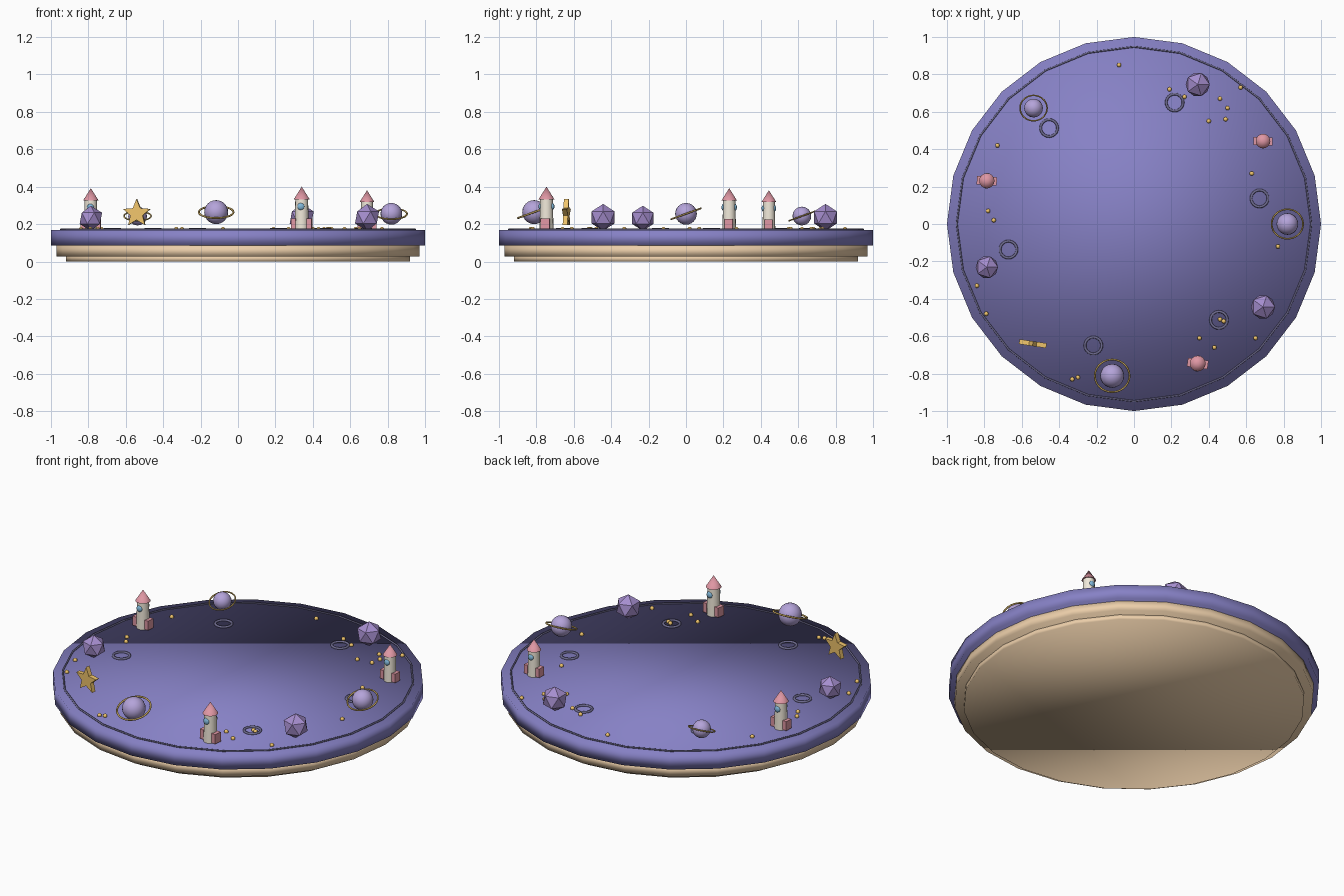
import bpy, bmesh, math
from math import sin, cos, pi, radians

if "Cube" in bpy.data.objects:
    bpy.data.objects.remove(bpy.data.objects["Cube"])

TOP = 0.168  # height of the board surface


def mat(name, rgb):
    m = bpy.data.materials.new(name)
    m.diffuse_color = (*rgb, 1)
    m.use_nodes = True
    m.node_tree.nodes["Principled BSDF"].inputs["Base Color"].default_value = m.diffuse_color
    return m


BLUE = mat("board_blue", (0.24, 0.22, 0.56))
TAN = mat("tan", (0.84, 0.62, 0.40))
DARK = mat("dark_trim", (0.16, 0.15, 0.28))
LILAC = mat("lilac", (0.46, 0.37, 0.70))
CRYSTAL = mat("crystal_purple", (0.38, 0.27, 0.62))
GOLD = mat("gold", (0.88, 0.56, 0.15))
BRONZE = mat("bronze", (0.62, 0.42, 0.12))
CREAM = mat("cream", (0.88, 0.82, 0.70))
PINK = mat("pink", (0.74, 0.31, 0.37))
SKY = mat("window_blue", (0.22, 0.48, 0.70))


def finish(name, material, shade="angle"):
    ob = bpy.context.object
    ob.name = name
    ob.data.materials.append(material)
    if shade == "angle":
        bpy.ops.object.shade_smooth_by_angle(angle=radians(35))
    elif shade == "smooth":
        bpy.ops.object.shade_smooth()
    return ob


def cone(name, material, x, y, z0, z1, r0, r1, n, shade="angle"):
    bpy.ops.mesh.primitive_cone_add(vertices=n, radius1=r0, radius2=r1, depth=z1 - z0,
                                    location=(x, y, (z0 + z1) / 2))
    return finish(name, material, shade)


def ball(name, material, loc, r, seg=20, rings=12, scale=(1, 1, 1)):
    bpy.ops.mesh.primitive_uv_sphere_add(segments=seg, ring_count=rings, radius=r, location=loc)
    bpy.context.object.scale = scale
    return finish(name, material, "smooth")


def torus(name, material, loc, R, r, n=24, rot=(0, 0, 0)):
    bpy.ops.mesh.primitive_torus_add(major_radius=R, minor_radius=r, major_segments=n,
                                     minor_segments=8, location=loc, rotation=rot)
    return finish(name, material, "smooth")


# Ringed planet
def planet(x, y, r):
    c = (x, y, TOP + 1.5 * r)
    ball("planet", LILAC, c, r)
    torus("planet_ring", BRONZE, c, r * 1.45, r * 0.08, 28, (0.35, 0, 0))


# Rocket: body, nose, side fins and round windows
def rocket(x, y, h, rot):
    k = h / 0.23
    z = TOP
    cone("rocket_body", CREAM, x, y, z, z + 0.165 * k, 0.037 * k, 0.034 * k, 16)
    cone("rocket_nose", PINK, x, y, z + 0.163 * k, z + h, 0.042 * k, 0, 16)
    for s in (-1, 1):
        d = s * 0.042 * k
        bpy.ops.mesh.primitive_cube_add(size=1, location=(x + d * cos(rot), y + d * sin(rot), z + 0.033 * k),
                                        rotation=(0, 0, rot))
        bpy.context.object.scale = (0.026 * k, 0.046 * k, 0.056 * k)
        finish("rocket_fin", PINK, "flat")
        w = s * 0.031 * k
        ball("rocket_window", SKY, (x - w * sin(rot), y + w * cos(rot), z + 0.125 * k),
             0.019 * k, 12, 8, (1, 0.6, 1))


# Faceted crystal
def crystal(x, y, r):
    bpy.ops.mesh.primitive_ico_sphere_add(subdivisions=1, radius=r, location=(x, y, TOP + 0.94 * r))
    finish("crystal", CRYSTAL, "flat")


# Upright five-pointed star
def star(x, y, R, rot):
    bm = bmesh.new()
    pts = []
    for i in range(10):
        q = R if i % 2 == 0 else R * 0.45
        a = pi / 2 + i * pi / 5
        pts.append(bm.verts.new((q * cos(a), -0.013, q * sin(a))))
    f = bm.faces.new(pts)
    ext = bmesh.ops.extrude_face_region(bm, geom=[f])
    bmesh.ops.translate(bm, vec=(0, 0.026, 0), verts=[v for v in ext["geom"] if isinstance(v, bmesh.types.BMVert)])
    bmesh.ops.recalc_face_normals(bm, faces=bm.faces)
    me = bpy.data.meshes.new("star")
    bm.to_mesh(me)
    bm.free()
    ob = bpy.data.objects.new("star", me)
    bpy.context.collection.objects.link(ob)
    ob.location = (x - 0.004, y - 0.02, 0.257)
    ob.rotation_euler = (0, 0, rot)
    me.materials.append(GOLD)


# Stepped round base, softly shaded across its edges
cone("foot_plate", TAN, 0, 0, 0, 0.03, 0.92, 0.92, 24, "smooth")
cone("middle_plate", TAN, 0, 0, 0.028, 0.085, 0.97, 0.97, 24, "smooth")
cone("top_board", BLUE, 0, 0, 0.085, TOP, 1, 1, 24, "smooth")
torus("edge_trim", DARK, (0, 0, TOP + 0.003), 0.948, 0.005)

# Decorations spaced in eleven slots around the board
slots = {0: (planet, 0.058), 1: (rocket, 0.213, -0.03), 2: (crystal, 0.072),
         4: (planet, 0.05), 5: (rocket, 0.224, -0.07), 6: (crystal, 0.067),
         7: (star, 0.077, -0.15), 8: (planet, 0.064), 9: (rocket, 0.232, -0.14),
         10: (crystal, 0.072)}
for i, (make, *args) in slots.items():
    a = i * 2 * pi / 11
    make(0.82 * cos(a), 0.82 * sin(a), *args)

# Crater rings
for i in range(6):
    a = radians(11.5 + 60 * i)
    torus("crater_ring", DARK, (0.685 * cos(a), 0.685 * sin(a), TOP + 0.003), 0.045, 0.007)

# Scattered gold beads
beads = [(-.08, .85), (.19, .72), (.27, .68), (.46, .67), (.5, .62), (.49, .56), (.4, .55), (.57, .73),
         (.63, .27), (.77, -.12), (.65, -.61), (.43, -.66), (.35, -.61), (.46, -.51), (.48, -.52),
         (-.3, -.82), (-.33, -.83), (-.79, -.48), (-.84, -.33), (-.75, .02), (-.78, .07), (-.73, .42)]
for x, y in beads:
    ball("gold_bead", GOLD, (x, y, TOP + 0.005), 0.012, 10, 6)
